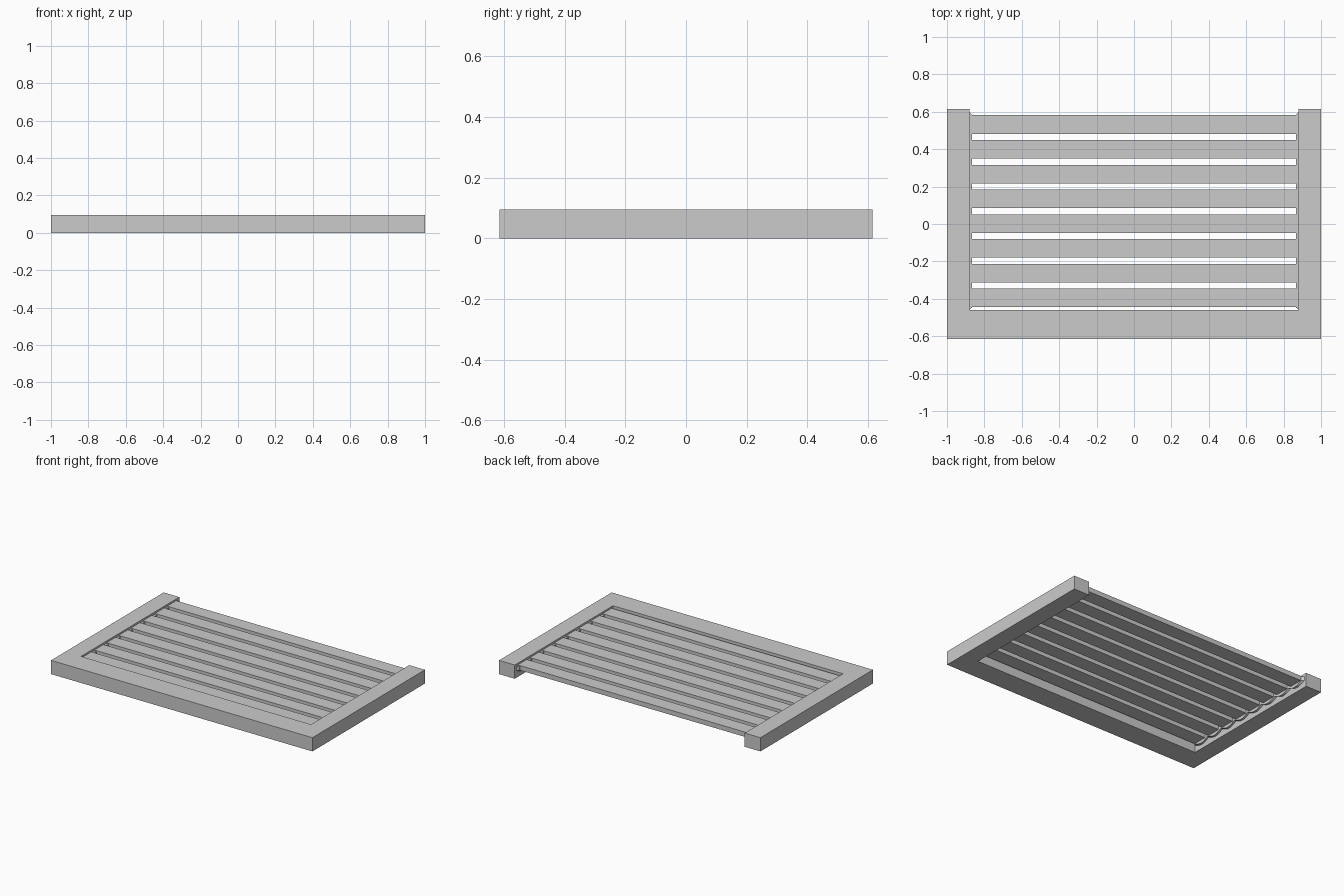
import bpy, bmesh, math

if "Cube" in bpy.data.objects:
    bpy.data.objects.remove(bpy.data.objects["Cube"])

W, D, H = 1.0, 0.615, 0.095      # half width, half depth, height
INNER = 0.88                     # inner edge of side rails
COUNT, PITCH, SLAT = 8, 0.1325, 0.099
SLAT_LO, SLAT_HI = 0.05, 0.083   # slat bottom and top


def loft(name, ring_a, ring_b):
    """Solid between two matching closed rings."""
    bm = bmesh.new()
    a = [bm.verts.new(p) for p in ring_a]
    b = [bm.verts.new(p) for p in ring_b]
    bm.faces.new(a)
    bm.faces.new(b)
    for i in range(len(a)):
        j = (i + 1) % len(a)
        bm.faces.new((a[i], a[j], b[j], b[i]))
    bmesh.ops.recalc_face_normals(bm, faces=bm.faces)
    mesh = bpy.data.meshes.new(name)
    bm.to_mesh(mesh)
    bm.free()
    ob = bpy.data.objects.new(name, mesh)
    bpy.context.collection.objects.link(ob)
    return ob


# U-shaped frame, open at the back
outline = [(-W, -D), (W, -D), (W, D), (INNER, D), (INNER, -0.459),
           (-INNER, -0.459), (-INNER, D), (-W, D)]
loft("frame", [(x, y, 0) for x, y in outline], [(x, y, H) for x, y in outline])

# Flat slats, their ends held in the side ledges
centres = [0.532 - i * PITCH for i in range(COUNT)]
for i, yc in enumerate(centres):
    y0, y1 = yc - SLAT / 2, yc + SLAT / 2
    ring = [(y0, SLAT_LO), (y1, SLAT_LO), (y1, SLAT_HI), (y0, SLAT_HI)]
    loft(f"slat_{i + 1}", [(-INNER, y, z) for y, z in ring],
         [(INNER, y, z) for y, z in ring])

# Side ledges with a scalloped underside, one scallop below each slat
STEPS = 8
y_start, y_end = centres[-1] - PITCH / 2, centres[0] + PITCH / 2
bottom = []
for k in range(COUNT * STEPS + 1):
    t = (k % STEPS) / STEPS
    y = y_start + (y_end - y_start) * k / (COUNT * STEPS)
    bottom.append((y, 0.05 - 0.022 * math.sin(math.pi * t)))
profile = bottom + [(y_end, 0.078), (y_start, 0.078)]


def fit(y, lo, hi):
    return lo + (hi - lo) * (y - y_start) / (y_end - y_start)


for side, label in ((-1, "left"), (1, "right")):
    loft(f"{label}_ledge",
         [(side * INNER, fit(y, -0.458, 0.598), z) for y, z in profile],
         [(side * 0.865, fit(y, -0.446, 0.583), z) for y, z in profile])
